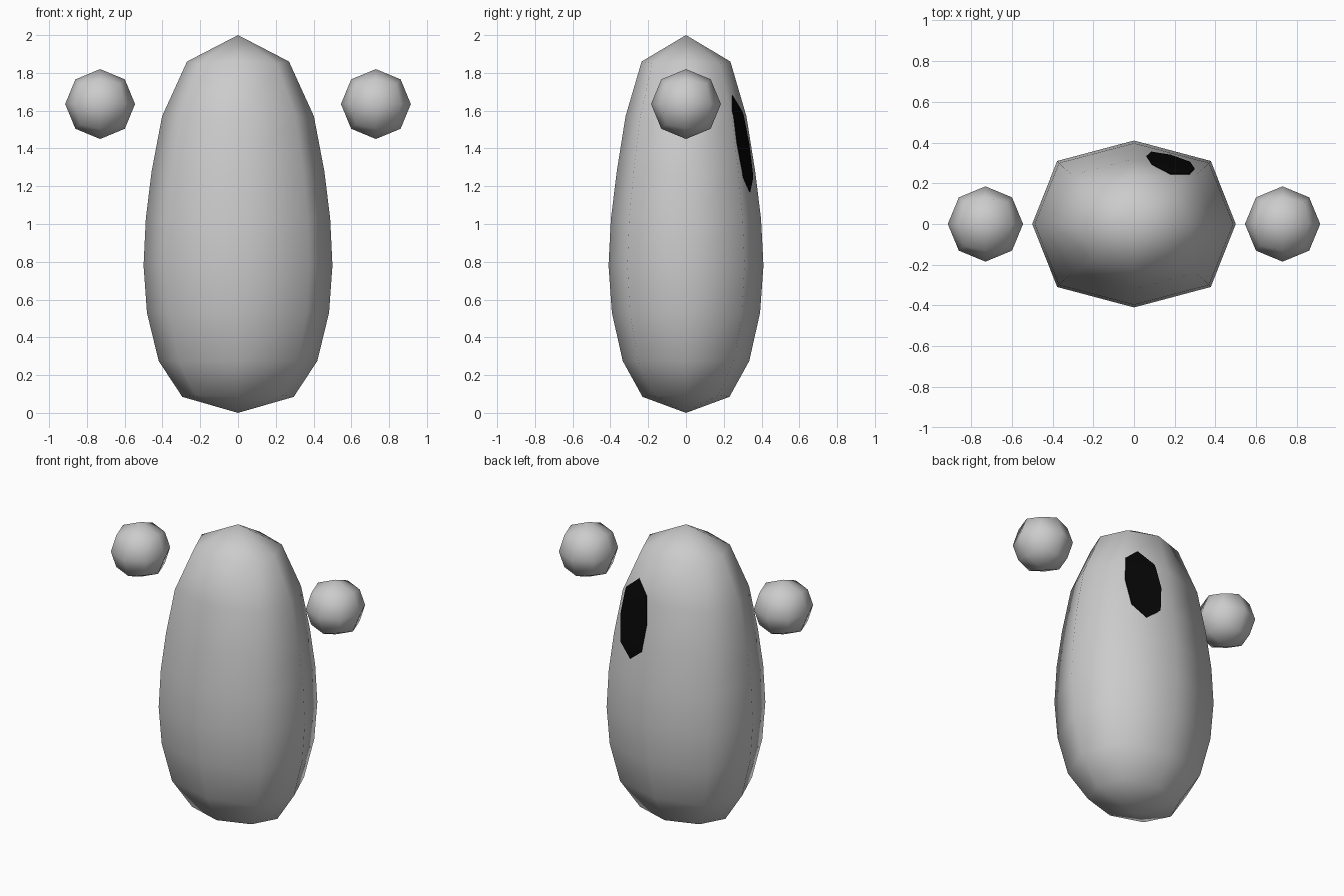
import bpy, bmesh, math

if "Cube" in bpy.data.objects:
    bpy.data.objects.remove(bpy.data.objects["Cube"])


def material(name, value):
    m = bpy.data.materials.new(name)
    m.diffuse_color = (value, value, value, 1)
    m.use_nodes = True
    m.node_tree.nodes["Principled BSDF"].inputs["Base Color"].default_value = m.diffuse_color
    return m


grey = material("light grey", 0.6)
black = material("black", 0.002)


def finish(name, bm, mat):
    me = bpy.data.meshes.new(name)
    bmesh.ops.recalc_face_normals(bm, faces=bm.faces)
    bm.to_mesh(me)
    bm.free()
    me.materials.append(mat)
    for p in me.polygons:
        p.use_smooth = True
    ob = bpy.data.objects.new(name, me)
    bpy.context.collection.objects.link(ob)
    return ob


def ringed(name, rings, z_low, z_high, diag, mat, cx=0, corner_dz=0):
    """Eight-sided rounded solid with four quads closing each end."""
    bm = bmesh.new()
    loops = []
    for n, (z, rx, ry) in enumerate(rings):
        dz = corner_dz * ((n == len(rings) - 1) - (n == 0))
        loop = []
        for i in range(8):
            a = i * math.pi / 4
            c, s = round(math.cos(a)), round(math.sin(a))
            k = diag if i % 2 else 1
            if isinstance(k, dict):
                k = k[n]
            loop.append(bm.verts.new((cx + rx * c * k, ry * s * k, z - (dz if i % 2 else 0))))
        loops.append(loop)
    for a, b in zip(loops, loops[1:]):
        for i in range(8):
            j = (i + 1) % 8
            bm.faces.new((a[i], a[j], b[j], b[i]))
    for loop, z in ((loops[0], z_low), (loops[-1], z_high)):
        pole = bm.verts.new((cx, 0, z))
        for i in range(0, 8, 2):
            bm.faces.new((pole, loop[i], loop[i + 1], loop[(i + 2) % 8]))
    return finish(name, bm, mat)


# Body: height, half width, half depth
BODY = [(0.085, 0.295, 0.23), (0.275, 0.42, 0.335), (0.53, 0.482, 0.392),
        (0.78, 0.5, 0.41), (1.03, 0.488, 0.397), (1.28, 0.457, 0.366),
        (1.57, 0.402, 0.32), (1.86, 0.27, 0.235)]
DIAG = 0.755
ringed("body", BODY, 0.0, 2.0, DIAG, grey, corner_dz=0.01)

# Two floating hands: rounded cubes
R, Q = 0.185, math.sqrt(0.5)
for side, label in ((-1, "left"), (1, "right")):
    z = 1.635
    ringed(label + "_hand", [(z - R * Q, R * Q, R * Q), (z, R, R), (z + R * Q, R * Q, R * Q)],
           z - R, z + R, {0: 0.8165, 1: Q, 2: 0.8165}, grey, cx=side * 0.73,
           corner_dz=R * (Q - 0.577))


# Dark patch: thin octagon lying on the back of the body
def back_y(x, z):
    for (z0, w0, d0), (z1, w1, d1) in zip(BODY, BODY[1:]):
        if z0 <= z <= z1:
            t = (z - z0) / (z1 - z0)
            w, d = w0 + (w1 - w0) * t, d0 + (d1 - d0) * t
            return d - d * (1 - DIAG) * x / (w * DIAG)


bm = bmesh.new()
outline = [(0, 1), (0.8, 0.68), (1, 0), (0.8, -0.7), (0, -1), (-0.8, -0.7), (-1, 0), (-0.8, 0.68)]
bm.faces.new([bm.verts.new((0.18 + 0.118 * u, 0, 1.425 + 0.255 * v)) for u, v in outline])
for cut in (1.28, 1.57):
    bmesh.ops.bisect_plane(bm, geom=bm.verts[:] + bm.edges[:] + bm.faces[:],
                           plane_co=(0, 0, cut), plane_no=(0, 0, 1))
for v in bm.verts:
    v.co.y = back_y(v.co.x, v.co.z) + 0.003
rim = bm.verts[:]
shell = bmesh.ops.extrude_face_region(bm, geom=bm.faces[:])
for v in shell["geom"]:
    if isinstance(v, bmesh.types.BMVert):
        v.co.y += 0.005
patch = finish("back_patch", bm, black)
for p in patch.data.polygons:
    p.use_smooth = False
